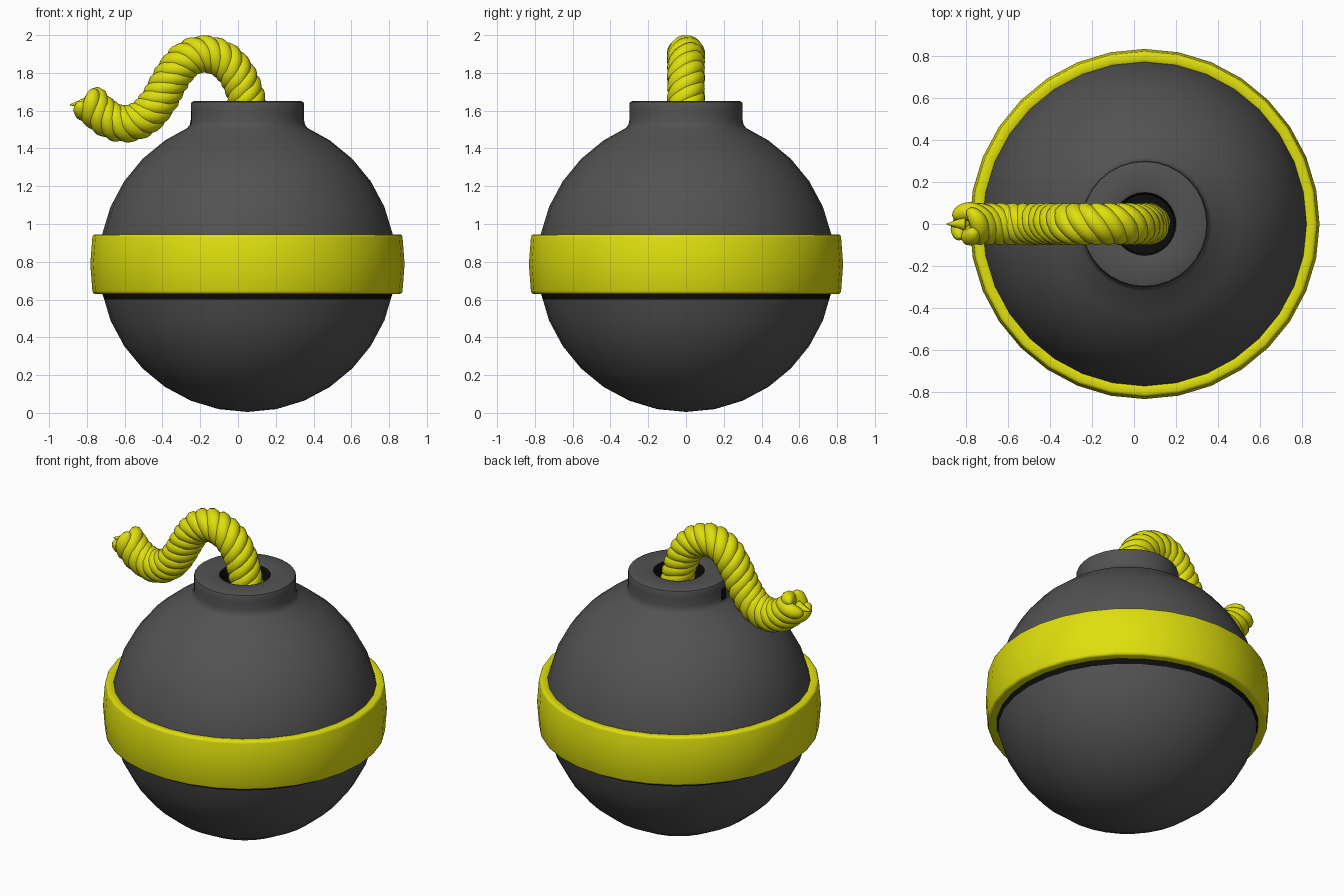
import bpy, bmesh, math
from mathutils import Vector

if "Cube" in bpy.data.objects:
    bpy.data.objects.remove(bpy.data.objects["Cube"])

CX, SEG = 0.05, 32
CZ, R = 0.79, 0.785


def material(name, rgb):
    m = bpy.data.materials.new(name)
    m.diffuse_color = (*rgb, 1)
    m.use_nodes = True
    m.node_tree.nodes["Principled BSDF"].inputs["Base Color"].default_value = m.diffuse_color
    return m


grey = material("dark grey", (0.085, 0.085, 0.085))
black = material("black", (0.004, 0.004, 0.004))
yellow = material("yellow", (0.74, 0.74, 0.004))


def smooth(ob, angle):
    bpy.ops.object.select_all(action='DESELECT')
    ob.select_set(True)
    bpy.context.view_layer.objects.active = ob
    bpy.ops.object.shade_smooth_by_angle(angle=math.radians(angle))


def lathe(name, profile, mats, rule=None, closed=False, angle=40):
    """Revolve (radius, z) points around the vertical axis of the bomb."""
    bm = bmesh.new()
    rings = []
    for r, z in profile:
        if r < 1e-5:
            rings.append([bm.verts.new((CX, 0, z))] * SEG)
        else:
            rings.append([bm.verts.new((CX + r * math.cos(2 * math.pi * i / SEG),
                                        r * math.sin(2 * math.pi * i / SEG), z))
                          for i in range(SEG)])
    pairs = list(zip(rings, rings[1:]))
    if closed:
        pairs.append((rings[-1], rings[0]))
    for a, b in pairs:
        for i in range(SEG):
            j = (i + 1) % SEG
            f = bm.faces.new(list(dict.fromkeys((a[i], a[j], b[j], b[i]))))
            if rule:
                f.material_index = rule(f.calc_center_median())
    bmesh.ops.recalc_face_normals(bm, faces=bm.faces)
    me = bpy.data.meshes.new(name)
    bm.to_mesh(me)
    bm.free()
    for m in mats:
        me.materials.append(m)
    ob = bpy.data.objects.new(name, me)
    bpy.context.collection.objects.link(ob)
    smooth(ob, angle)
    return ob


# Bomb body: sphere, neck with soft edges, and a hole for the fuse
def ball(k):
    a = math.radians(11.25 * k)
    return (R * math.sin(a) if k else 0, CZ - R * math.cos(a))


profile = [ball(k) for k in range(7)] + [(0.758, 0.60)] + [ball(k) for k in range(7, 14)]
profile += [(0.32, 1.507), (0.305, 1.525), (0.30, 1.55), (0.30, 1.60), (0.30, 1.635),
            (0.296, 1.645), (0.285, 1.65), (0.165, 1.65), (0.15, 1.645),
            (0.142, 1.63), (0.14, 1.50), (0, 1.50)]


def body_rule(c):
    r = math.hypot(c.x - CX, c.y)
    under_band = 0.60 < c.z < 0.68 and r > 0.7
    in_hole = r < 0.155 and c.z > 1.4
    ang = math.degrees(math.atan2(c.y, c.x - CX)) % 360
    neck_mark = 180 < ang < 191.25 and 0.28 < r and 1.53 < c.z < 1.61
    return int(under_band or in_hole or neck_mark)


lathe("bomb_body", profile, [grey, black], body_rule)

# Band round the middle, slightly bulged with rounded rims
lathe("band", [(0.755, 0.63), (0.807, 0.63), (0.817, 0.634), (0.821, 0.645),
               (0.832, 0.788), (0.821, 0.93), (0.817, 0.941), (0.807, 0.945),
               (0.78, 0.945), (0.765, 0.938), (0.755, 0.925)],
      [yellow], closed=True, angle=50)

# Fuse path in the xz plane
path = [Vector((x, 0, z)) for x, z in (
    (0.075, 1.50), (0.06, 1.60), (0.035, 1.70), (-0.01, 1.80), (-0.08, 1.87),
    (-0.18, 1.9), (-0.28, 1.865), (-0.355, 1.77), (-0.415, 1.66), (-0.495, 1.565),
    (-0.6, 1.53), (-0.695, 1.56), (-0.76, 1.615), (-0.81, 1.665))]


def sample(t):
    n = len(path) - 1
    i = min(int(t * n), n - 1)
    u = t * n - i
    p1, p2 = path[i], path[i + 1]
    p0 = path[i - 1] if i else 2 * p1 - p2
    p3 = path[i + 2] if i + 2 <= n else 2 * p2 - p1
    return 0.5 * (2 * p1 + (p2 - p0) * u + (2 * p0 - 5 * p1 + 4 * p2 - p3) * u * u
                  + (3 * p1 - p0 - 3 * p2 + p3) * u ** 3)


# Fuse rope: four strands twisted round the path, fraying at the tip
STRANDS, STEPS, PITCH = 4, 220, 0.23
curve = bpy.data.curves.new("fuse_rope", 'CURVE')
curve.dimensions = '3D'
curve.bevel_depth = 0.046
curve.bevel_resolution = 3
curve.use_fill_caps = True
curve.materials.append(yellow)
side = Vector((0, 1, 0))
centres = [sample(i / STEPS) for i in range(STEPS + 1)]
for s in range(STRANDS):
    spline = curve.splines.new('POLY')
    spline.points.add(STEPS)
    length = 0
    for i, c in enumerate(centres):
        a, b = centres[max(i - 1, 0)], centres[min(i + 1, STEPS)]
        tangent = (b - a).normalized()
        normal = side.cross(tangent)
        if i:
            length += (c - centres[i - 1]).length
        th = 2 * math.pi * (length / PITCH + s / STRANDS)
        tip = max(0, (i - STEPS * 0.93) / (STEPS * 0.07))
        off = 0.055 + 0.012 * tip
        p = c + off * (normal * math.cos(th) + side * math.sin(th))
        spline.points[i].co = (*p, 1)
        spline.points[i].radius = max(0.08, math.sqrt(max(0, 1 - tip ** 3)))
rope = bpy.data.objects.new("fuse_rope", curve)
bpy.context.collection.objects.link(rope)
bpy.ops.object.select_all(action='DESELECT')
rope.select_set(True)
bpy.context.view_layer.objects.active = rope
bpy.ops.object.convert(target='MESH')
smooth(bpy.context.view_layer.objects.active, 60)

# Frayed tip: small cone pointing outwards
bpy.ops.mesh.primitive_cone_add(vertices=10, radius1=0.035, radius2=0.003, depth=0.09,
                                location=(-0.845, 0, 1.635),
                                rotation=(0, math.radians(-95), 0))
tip_ob = bpy.context.object
tip_ob.name = "fuse_frayed_end"
tip_ob.data.materials.append(yellow)
smooth(tip_ob, 40)
